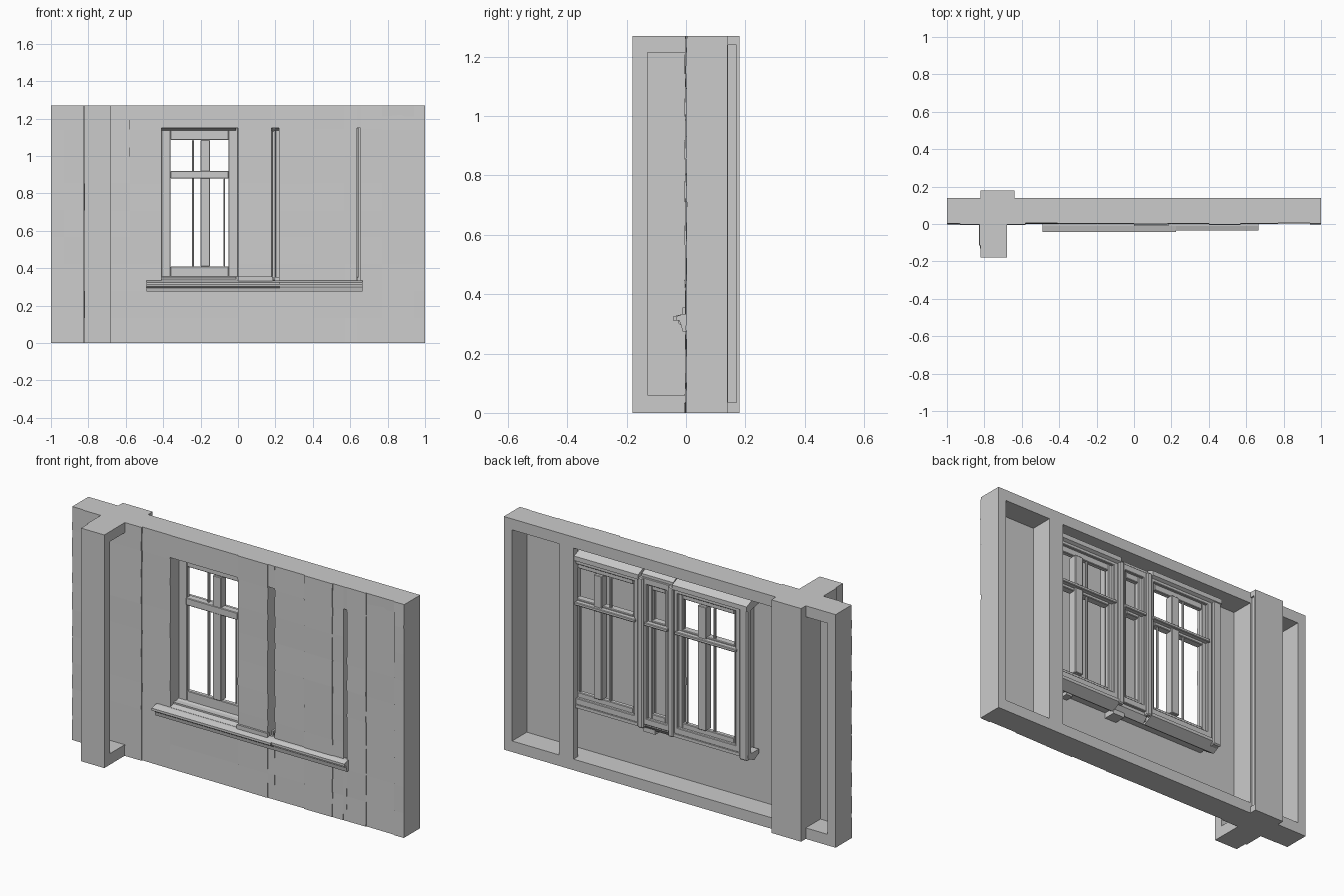
import bpy, bmesh, random

if "Cube" in bpy.data.objects:
    bpy.data.objects.remove(bpy.data.objects["Cube"])

random.seed(4)
H = 1.27          # wall height
Z0, Z1 = 0.33, 1.15   # window opening


def add_box(bm, x0, x1, y0, y1, z0, z1, lean=(0, 0, 0, 0)):
    """Box; lean shifts the y of the front edge: bottom-left, bottom-right, top-left, top-right."""
    v = []
    for k, z in enumerate((z0, z1)):
        front = [(x0, y0 + lean[2 * k], z), (x1, y0 + lean[2 * k + 1], z)]
        v.append([bm.verts.new(p) for p in front + [(x1, y1, z), (x0, y1, z)]])
    a, b = v
    bm.faces.new(a[::-1])
    bm.faces.new(b)
    for i in range(4):
        j = (i + 1) % 4
        bm.faces.new((a[i], a[j], b[j], b[i]))


def finish(name, bm, bevel=0):
    bmesh.ops.recalc_face_normals(bm, faces=bm.faces)
    me = bpy.data.meshes.new(name)
    bm.to_mesh(me)
    bm.free()
    ob = bpy.data.objects.new(name, me)
    bpy.context.collection.objects.link(ob)
    if bevel:
        m = ob.modifiers.new("bevel", 'BEVEL')
        m.width, m.segments = bevel, 1
    return ob


def boxes(name, items, bevel=0):
    bm = bmesh.new()
    for b in items:
        add_box(bm, *b)
    return finish(name, bm, bevel)


def extrude_x(name, profile, x0, x1):
    bm = bmesh.new()
    f = bm.faces.new([bm.verts.new((x0, y, z)) for y, z in profile])
    r = bmesh.ops.extrude_face_region(bm, geom=[f])
    for v in r["geom"]:
        if isinstance(v, bmesh.types.BMVert):
            v.co.x = x1
    return finish(name, bm)


def courses(z0, z1):
    """Split a height range at the plank course lines."""
    cuts = [z0] + [z for z in (i * 0.144 - 0.01 for i in range(1, 9)) if z0 + .02 < z < z1 - .02] + [z1]
    return zip(cuts, cuts[1:])


# Cladding skin in vertical strips (left, right, front offset), cut round the opening
strips = [(-1, -.93, 0), (-.93, -.82, -.004), (-.82, -.58, -.004), (-.58, -.41, .002),
          (-.41, 0, .001), (0, .18, -.002), (.18, .22, 0), (.22, .40, .001),
          (.40, .57, -.004), (.57, .635, 0), (.635, .655, 0), (.655, .77, .001),
          (.77, .94, .005), (.94, 1, 0)]
gaps = {-.41, .18, .635}
bm = bmesh.new()
for x0, x1, off in strips:
    for lo, hi in ([(0, Z0), (Z1, H)] if x0 in gaps else [(0, H)]):
        for z0, z1 in courses(lo, hi):
            lean = [random.uniform(-.002, .001) for _ in range(2)] + [random.uniform(.001, .003) for _ in range(2)]
            add_box(bm, x0, x1, off, .014, z0, z1, lean)
finish("front_cladding", bm)

# Structural frame, open at the back
boxes("wall_frame", [
    (-1, 1, .006, .14, 0, .06), (-1, 1, .006, .14, 1.21, H),
    (-1, -.95, .006, .14, .06, 1.21), (.95, 1, .006, .14, .06, 1.21),
    (.58, .64, .10, .14, .06, 1.21)])
boxes("divider_post", [(.657, .667, .012, .13, .06, 1.21), (.64, .667, .125, .14, .06, 1.21)])

# Rear pier with slightly recessed side between its caps
boxes("rear_pier", [
    (-.82, -.65, .006, .18, .035, 1.24),
    (-.82, -.64, .006, .18, 0, .035), (-.82, -.64, .006, .18, 1.24, H),
    (-.82, -.64, .006, .142, .035, 1.24), (-.82, -.64, .17, .18, .035, 1.24)])

# Cross wall in front: frame open to the right, cladding on its left
boxes("cross_wall_frame", [
    (-.82, -.68, -.18, -.13, 0, H),
    (-.82, -.68, -.13, .005, 0, .06), (-.82, -.68, -.13, .005, 1.215, H)])
bm = bmesh.new()
for y0, y1, off in ((-.13, -.115, 0), (-.115, 0, -.006)):
    for z0, z1 in courses(0, H):
        add_box(bm, -.82 + off + random.uniform(-.003, .001), -.808, y0, y1, z0, z1)
finish("cross_wall_cladding", bm)

# Opening linings and the returns of the infill pier and panel
boxes("opening_lining", [
    (-.42, -.41, .004, .12, Z0, Z1), (.655, .665, .004, .10, Z0, Z1),
    (-.42, .665, .004, .10, Z1, Z1 + .01), (-.42, .665, .004, .08, Z0 - .01, Z0),
    (0, .01, .004, .085, Z0, Z1), (.17, .18, .004, .07, Z0, Z1),
    (.22, .23, .004, .05, Z0, Z1), (.625, .635, .004, .05, Z0, Z1)])


def window(name, x0, x1, mullion=True):
    """Outer frame plus inner sash bars showing at the back."""
    zb, zt, s = .35, Z1, .05
    mid = (x0 + x1) / 2 + .03 * mullion
    yf, yb = .075, .10
    parts = [(x0, x0 + s, yf, yb, zb, zt), (x1 - s, x1, yf, yb, zb, zt),
             (x0 + s, x1 - s, yf, yb, zb, .41), (x0 + s, x1 - s, yf, yb, 1.085, zt),
             (x0 + s, x1 - s, yf - .01, yb + .005, .88, .92)]
    # inner casing and drip ledge
    parts += [(x0, x0 + .03, yb, .118, zb, zt), (x1 - .03, x1, yb, .118, zb, zt),
              (x0, x1, yb, .118, zb, .385), (x0, x1, yb, .118, 1.115, zt),
              (x0 + .02, x1 - .02, yb, .13, .895, .912)]
    if mullion:
        parts += [(mid - .025, mid + .025, yf - .008, .115, .41, 1.085),
                  (mid - .07, mid - .06, .085, .10, .41, 1.085),
                  (x1 - .077, x1 - .07, .085, .10, .41, .88)]
    boxes(name, parts, .003)


window("left_window", -.41, 0)
window("middle_window", .005, .185, False)
window("right_window", .20, .645)

# Lintels with sloping backs, and inner sills
for name, x0, x1, d in (("left", -.46, -.01, .135), ("middle", .0, .19, .11), ("right", .195, .58, .135)):
    extrude_x(name + "_lintel", [(.01, 1.15), (d - .02, 1.13), (d, 1.14), (d, 1.165), (.05, 1.20), (.01, 1.20)], x0, x1)
    extrude_x(name + "_inner_sill", [(.03, .33), (.03, .352), (d - .01, .352), (d - .01, .335), (.07, .305)], x0, x1)
boxes("inner_casing", [(-.46, -.41, .09, .13, .32, 1.15), (-.012, .02, .10, .13, .33, 1.15),
                       (.17, .205, .10, .13, .33, 1.15)], .006)
boxes("sill_brackets", [(.13, .20, .01, .08, .29, .33), (.45, .49, .01, .06, .30, .33)])


# Moulded front sill in two lengths
def sill(name, x0, x1, d):
    extrude_x(name, [(.012, .275), (-.012, .275), (-.016, .295), (-.6 * d, .302), (-.65 * d, .312),
                     (-d, .312), (-d, .325), (-.01, .333), (.012, .335)], x0, x1)


sill("left_sill", -.49, .225, .043)
sill("right_sill", .225, .665, .034)
extrude_x("left_recess_slope", [(0, .32), (0, .335), (.08, .358), (.08, .32)], -.41, 0)
boxes("pier_foot", [(.0, .185, -.012, .005, .33, .355)])
